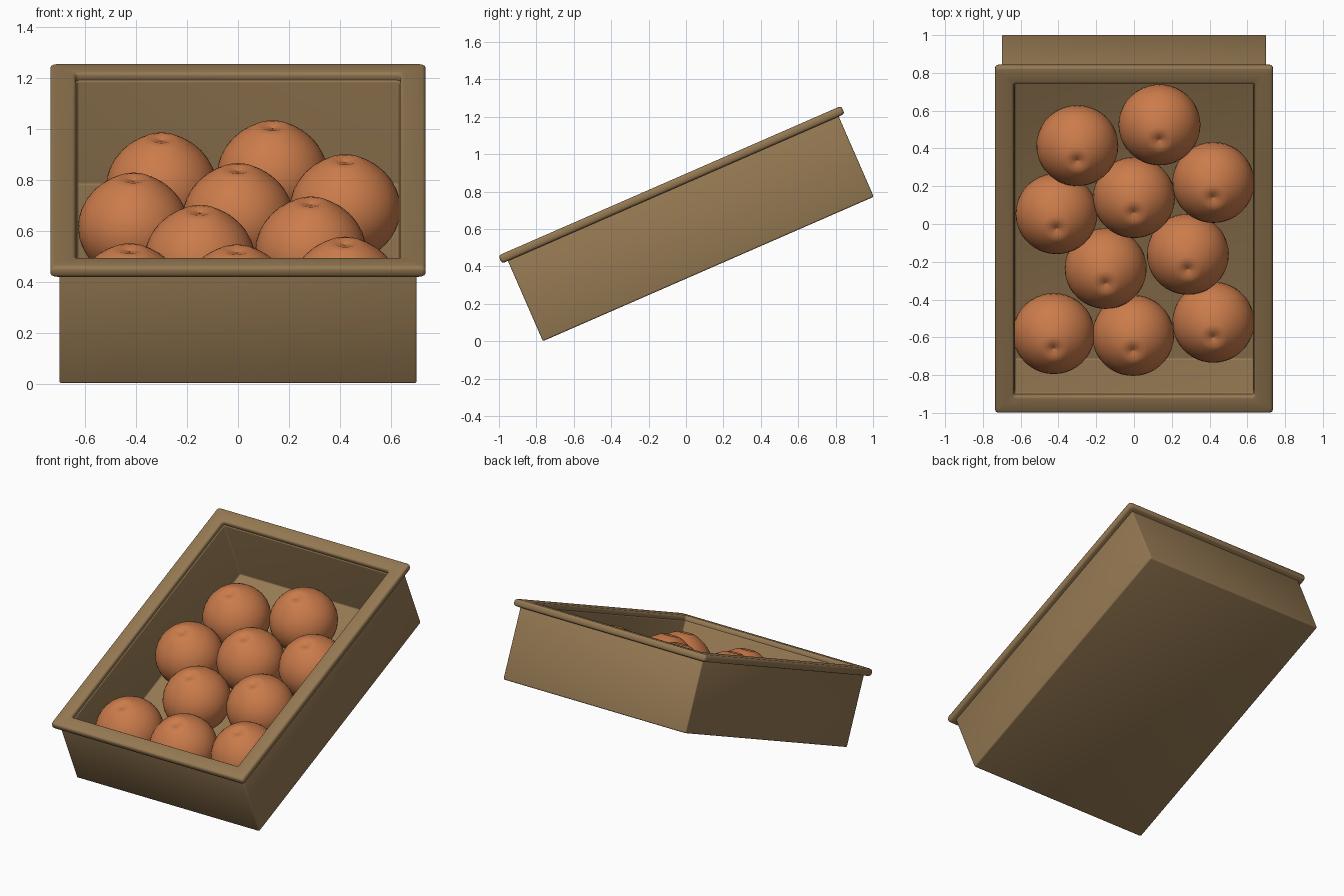
import bpy, bmesh, math
from mathutils import Matrix, Vector

if "Cube" in bpy.data.objects:
    bpy.data.objects.remove(bpy.data.objects["Cube"])

SIN, COS = 0.4, 0.9165
TILT = Matrix.Translation((0, -0.765, 0)) @ Matrix.Rotation(math.atan2(SIN, COS), 4, 'X')
W, L = 0.70, 1.93          # half width and length of the crate


def material(name, rgb):
    m = bpy.data.materials.new(name)
    m.diffuse_color = (*rgb, 1)
    m.use_nodes = True
    m.node_tree.nodes["Principled BSDF"].inputs["Base Color"].default_value = m.diffuse_color
    return m


def finish(name, bm, mat, matrix, angle=35):
    bmesh.ops.recalc_face_normals(bm, faces=bm.faces)
    me = bpy.data.meshes.new(name)
    bm.to_mesh(me)
    bm.free()
    me.materials.append(mat)
    ob = bpy.data.objects.new(name, me)
    bpy.context.collection.objects.link(ob)
    ob.matrix_world = matrix
    bpy.ops.object.select_all(action='DESELECT')
    ob.select_set(True)
    bpy.context.view_layer.objects.active = ob
    bpy.ops.object.shade_smooth_by_angle(angle=math.radians(angle))
    return ob


def rect_stack(name, levels, closed, bevel, mat):
    """Stacked rectangular loops, each given as (inset, height)."""
    bm = bmesh.new()
    loops = []
    for d, u in levels:
        x, y0, y1 = W - d, d, L - d
        loops.append([bm.verts.new(p) for p in
                      ((-x, y0, u), (x, y0, u), (x, y1, u), (-x, y1, u))])
    pairs = list(zip(loops, loops[1:]))
    if closed:
        pairs.append((loops[-1], loops[0]))
    else:
        bm.faces.new(loops[0])
        bm.faces.new(loops[-1])
    for a, b in pairs:
        for i in range(4):
            j = (i + 1) % 4
            bm.faces.new((a[i], a[j], b[j], b[i]))
    bmesh.ops.recalc_face_normals(bm, faces=bm.faces)
    bmesh.ops.bevel(bm, geom=bm.edges[:], offset=bevel, segments=3,
                    profile=0.5, affect='EDGES')
    return finish(name, bm, mat, TILT)


wood = material("wood", (0.30, 0.19, 0.085))
peel = material("peel", (0.60, 0.20, 0.07))

# Tilted crate body and its overhanging rim
rect_stack("crate_body", [(0, 0), (0, 0.485), (0.07, 0.485), (0.07, 0.04)],
           False, 0.009, wood)
rect_stack("crate_rim", [(-0.035, 0.468), (-0.035, 0.515), (0.064, 0.515), (0.064, 0.468)],
           True, 0.014, wood)


# Fruit: lathed half profile with a dimple at each pole
def fruit(name, x, y):
    upper = [(0, 0.194), (0.006, 0.200), (0.03, 0.203), (0.047, 0.209), (0.075, 0.200)]
    for deg in range(30, 91, 10):
        a = math.radians(deg)
        upper.append((0.217 * math.sin(a), 0.217 * math.cos(a) - 0.009 * math.sin(2 * a)))
    prof = upper + [(r, -z) for r, z in reversed(upper[:-1])]
    bm = bmesh.new()
    vs = [bm.verts.new((r, 0, z)) for r, z in prof]
    es = [bm.edges.new(p) for p in zip(vs, vs[1:])]
    bmesh.ops.spin(bm, geom=vs + es, cent=(0, 0, 0), axis=(0, 0, 1),
                   angle=math.tau, steps=40)
    bmesh.ops.remove_doubles(bm, verts=bm.verts, dist=0.0005)
    u = 0.235
    along = (y + 0.765 + SIN * u) / COS      # distance up the sloping floor
    finish(name, bm, peel, TILT @ Matrix.Translation(Vector((x, along, u))), 60)


spots = [(-0.30, 0.415), (0.135, 0.525), (-0.41, 0.055), (0, 0.14), (0.42, 0.22),
         (-0.15, -0.235), (0.285, -0.16), (-0.425, -0.58), (-0.005, -0.59), (0.42, -0.52)]
for n, (x, y) in enumerate(spots):
    fruit(f"orange_fruit_{n + 1}", x, y)
